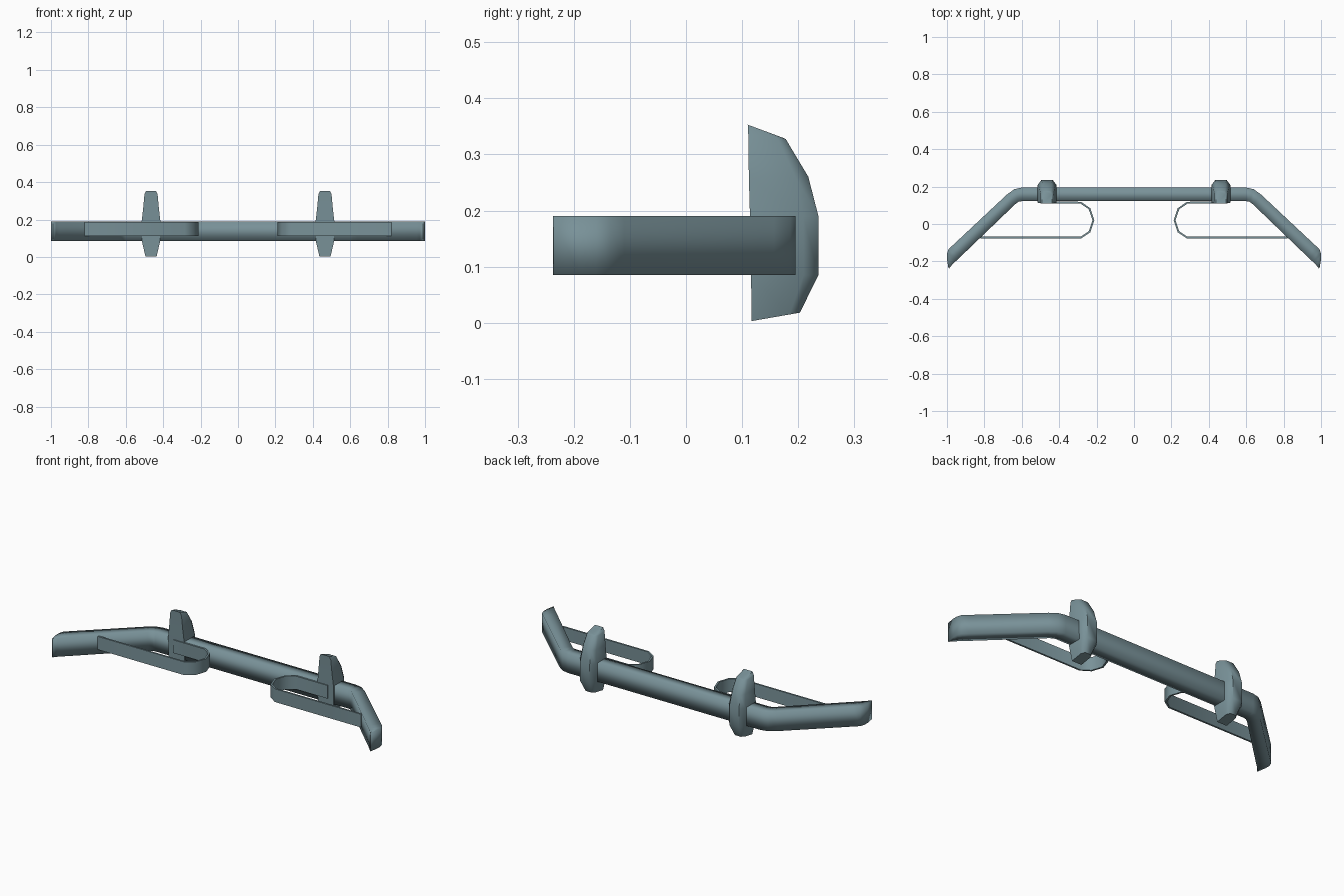
import bpy, bmesh, math

if "Cube" in bpy.data.objects:
    bpy.data.objects.remove(bpy.data.objects["Cube"])

steel = bpy.data.materials.new("blue grey metal")
steel.diffuse_color = (0.19, 0.285, 0.315, 1)
steel.use_nodes = True
steel.node_tree.nodes["Principled BSDF"].inputs["Base Color"].default_value = steel.diffuse_color


def loft(name, rings, angle=None):
    """Join equal-length closed rings into a capped solid."""
    bm = bmesh.new()
    rows = [[bm.verts.new(p) for p in r] for r in rings]
    n = len(rows[0])
    for a, b in zip(rows, rows[1:]):
        for i in range(n):
            j = (i + 1) % n
            bm.faces.new((a[i], a[j], b[j], b[i]))
    bm.faces.new(rows[0])
    bm.faces.new(rows[-1][::-1])
    bmesh.ops.recalc_face_normals(bm, faces=bm.faces[:])
    me = bpy.data.meshes.new(name)
    bm.to_mesh(me)
    bm.free()
    me.materials.append(steel)
    ob = bpy.data.objects.new(name, me)
    bpy.context.collection.objects.link(ob)
    for p in me.polygons:
        p.use_smooth = True
    if angle:
        me.set_sharp_from_angle(angle=math.radians(angle))
    return ob


# Bumper bar: box section with swept ends, softly shaded over its corners
outer = [(0.60, 0.195), (0.64, 0.186), (0.68, 0.157), (0.965, -0.11),
         (0.992, -0.135), (1.0, -0.16), (1.0, -0.19), (0.992, -0.236)]
inner = [(0.60, 0.122), (0.617, 0.119), (0.635, 0.106), (0.915, -0.163),
         (0.935, -0.182), (0.955, -0.201), (0.972, -0.217), (0.988, -0.237)]
half = [[(ox, oy, 0.085), (ox, oy, 0.19), (ix, iy, 0.19), (ix, iy, 0.085)]
        for (ox, oy), (ix, iy) in zip(outer, inner)]
left = [[(-x, y, z) for x, y, z in r] for r in half[::-1]]
loft("bumper_bar", left + half)

# Overrider rows: back y, back z, front y, front z, half width
rows = [(0.117, 0.003, 0.203, 0.018, 0.030),
        (0.116, 0.085, 0.236, 0.085, 0.049),
        (0.114, 0.19, 0.236, 0.19, 0.050),
        (0.112, 0.26, 0.218, 0.26, 0.042),
        (0.111, 0.335, 0.178, 0.327, 0.035),
        (0.110, 0.353, 0.172, 0.330, 0.026)]
# Bracket strip centre line in plan
path = [(0.48, 0.114), (0.285, 0.114), (0.238, 0.082), (0.217, 0.02),
        (0.238, -0.042), (0.285, -0.073), (0.82, -0.073)]


def offset_path(pts, d):
    out = []
    for i, (x, y) in enumerate(pts):
        a, b = pts[max(i - 1, 0)], pts[min(i + 1, len(pts) - 1)]
        tx, ty = b[0] - a[0], b[1] - a[1]
        l = math.hypot(tx, ty)
        out.append((x - ty / l * d, y + tx / l * d))
    return out


for side, s in (("left", -1), ("right", 1)):
    rings = []
    for yb, zb, yf, zf, w in rows:
        sec = [(-1, 0), (-1, 0.78), (-0.6, 1), (0.6, 1), (1, 0.78), (1, 0)]
        rings.append([(s * 0.465 + u * w, yb + (yf - yb) * t, zb + (zf - zb) * t)
                      for u, t in sec])
    loft("overrider_" + side, rings, 50)

    strip = [[(s * a[0], a[1], 0.113), (s * a[0], a[1], 0.187),
              (s * b[0], b[1], 0.187), (s * b[0], b[1], 0.113)]
             for a, b in zip(offset_path(path, 0.005), offset_path(path, -0.005))]
    loft("bracket_" + side, strip, 40)
